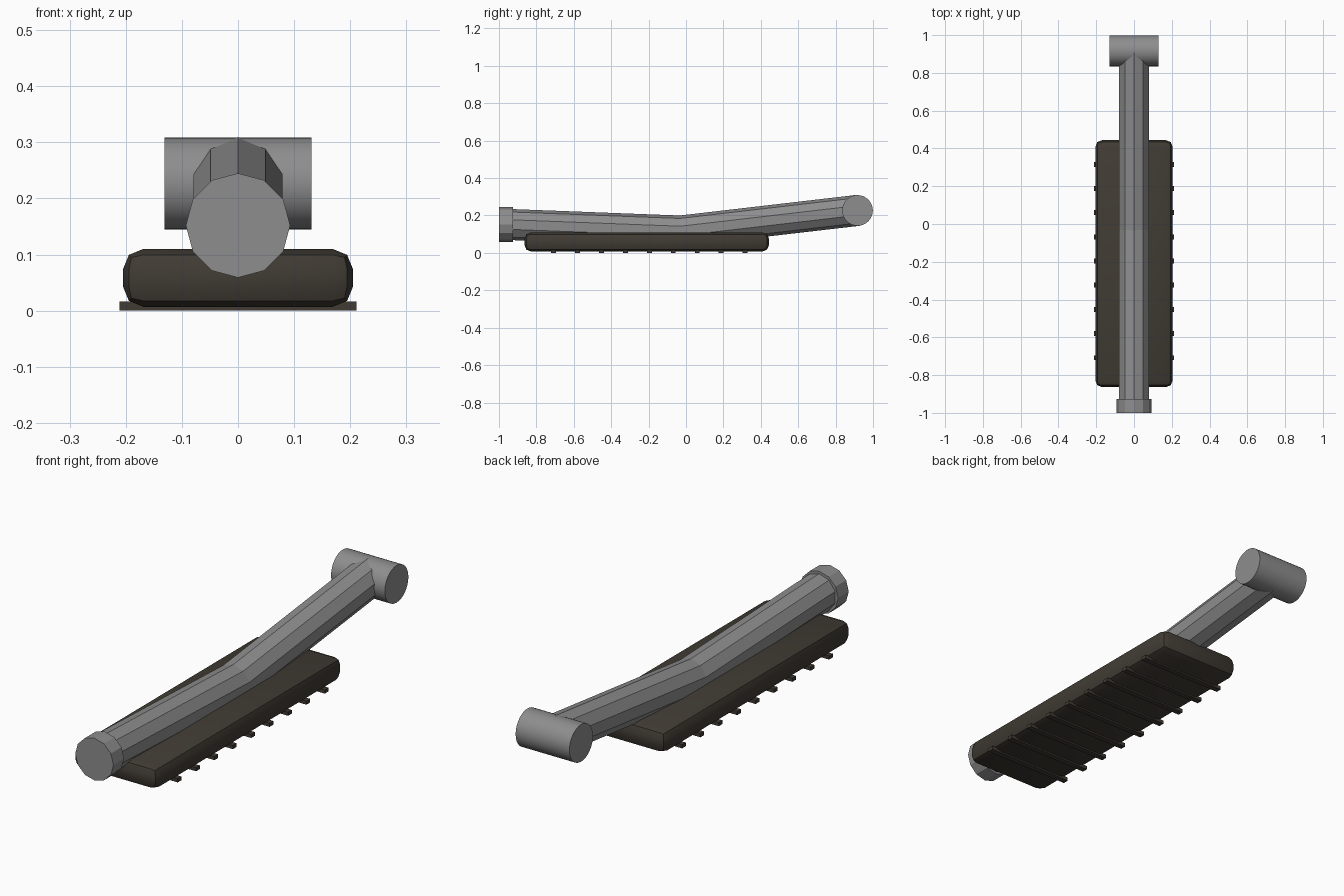
import bpy, bmesh, math
from mathutils import Vector, Matrix

cube = bpy.data.objects.get("Cube")
if cube:
    bpy.data.objects.remove(cube)


def material(name, color):
    mat = bpy.data.materials.new(name)
    mat.use_nodes = True
    mat.diffuse_color = (*color, 1)
    bsdf = next(n for n in mat.node_tree.nodes if n.type == "BSDF_PRINCIPLED")
    bsdf.inputs["Base Color"].default_value = (*color, 1)
    return mat


steel = material("grey steel", (0.27, 0.27, 0.27))
rubber = material("dark brown rubber", (0.052, 0.044, 0.034))


def add_object(name, bm, mat, smooth_angle=None):
    bmesh.ops.recalc_face_normals(bm, faces=bm.faces)
    mesh = bpy.data.meshes.new(name)
    bm.to_mesh(mesh)
    bm.free()
    mesh.materials.append(mat)
    obj = bpy.data.objects.new(name, mesh)
    bpy.context.collection.objects.link(obj)
    if smooth_angle:
        bpy.ops.object.select_all(action="DESELECT")
        obj.select_set(True)
        bpy.context.view_layer.objects.active = obj
        bpy.ops.object.shade_smooth_by_angle(angle=math.radians(smooth_angle))
    return obj


def box(name, center, size, mat, bevel=0):
    bm = bmesh.new()
    bmesh.ops.create_cube(bm, size=1)
    bmesh.ops.scale(bm, vec=size, verts=bm.verts)
    bmesh.ops.translate(bm, vec=center, verts=bm.verts)
    if bevel:
        bmesh.ops.bevel(bm, geom=bm.edges[:], offset=bevel, segments=2,
                        profile=0.5, affect="EDGES")
    return add_object(name, bm, mat, 40 if bevel else None)


def cylinder(name, center, radius, length, sides, axis, mat, smooth_angle=None):
    bm = bmesh.new()
    bmesh.ops.create_cone(bm, cap_ends=True, segments=sides, radius1=radius,
                          radius2=radius, depth=length)
    turn = Vector((0, 0, 1)).rotation_difference(Vector(axis)).to_matrix().to_4x4()
    bmesh.ops.transform(bm, matrix=Matrix.Translation(center) @ turn, verts=bm.verts)
    return add_object(name, bm, mat, smooth_angle)


def bent_tube(name, path, radius, sides, mat):
    # Ten-sided tube with mitred rings, one vertex of each ring pointing up
    bm = bmesh.new()
    points = [Vector(p) for p in path]
    rings = []
    for i, p in enumerate(points):
        before = (p - points[max(i - 1, 0)]).normalized()
        after = (points[min(i + 1, len(points) - 1)] - p).normalized()
        up = Vector((1, 0, 0)).cross((before + after).normalized())
        ring = []
        for k in range(sides):
            a = math.tau * k / sides
            ring.append(bm.verts.new(p + radius * (Vector((math.sin(a), 0, 0)) + up * math.cos(a))))
        rings.append(ring)
    for r0, r1 in zip(rings, rings[1:]):
        for k in range(sides):
            n = (k + 1) % sides
            bm.faces.new((r0[k], r0[n], r1[n], r1[k]))
    bm.faces.new(rings[0])
    bm.faces.new(rings[-1])
    return add_object(name, bm, mat)


# Crank arm, its end cap and the cross hub
bent_tube("crank_arm", [(0, -0.95, 0.152), (0, -0.03, 0.117), (0, 0.917, 0.227)],
          0.083, 10, steel)
cylinder("end_cap", (0, -0.963, 0.152), 0.093, 0.074, 12, (0, 1, 0), steel)
cylinder("cross_hub", (0, 0.917, 0.227), 0.082, 0.262, 32, (1, 0, 0), steel, 30)

# Rounded tread pad with grip ribs underneath
box("tread_pad", (0, -0.21, 0.0585), (0.41, 1.308, 0.103), rubber, 0.036)
for i in range(9):
    box(f"grip_rib_{i + 1}", (0, -0.196 + (i - 4) * 0.128, 0.008),
        (0.422, 0.026, 0.016), rubber)
